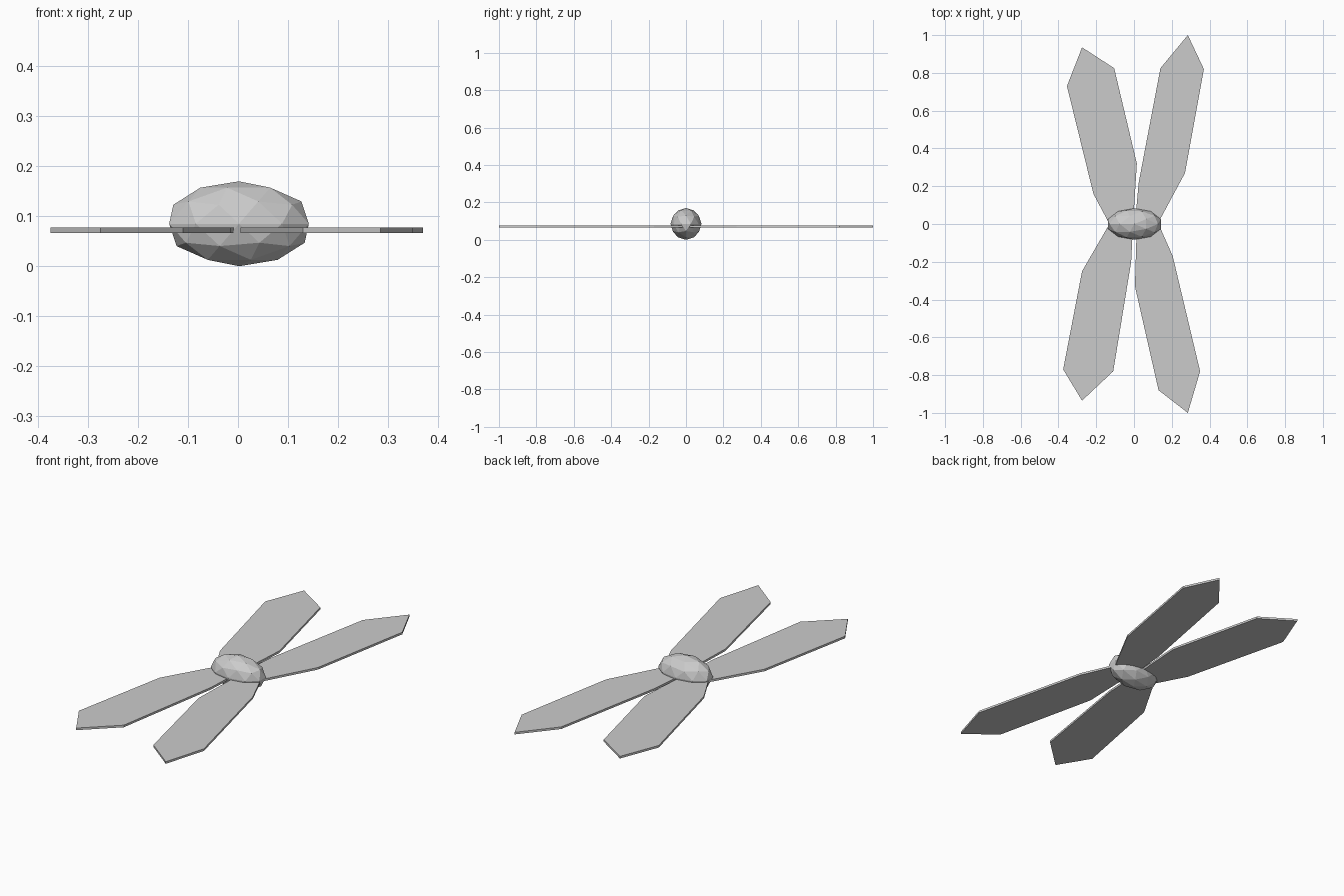
import bpy, bmesh, math
from mathutils import Matrix, Vector

if "Cube" in bpy.data.objects:
    bpy.data.objects.remove(bpy.data.objects["Cube"])

grey = bpy.data.materials.new("plain grey")
grey.diffuse_color = (0.6, 0.6, 0.6, 1)
grey.use_nodes = True
grey.node_tree.nodes["Principled BSDF"].inputs["Base Color"].default_value = grey.diffuse_color


def add_object(name, bm):
    bmesh.ops.recalc_face_normals(bm, faces=bm.faces)
    mesh = bpy.data.meshes.new(name)
    bm.to_mesh(mesh)
    bm.free()
    mesh.materials.append(grey)
    obj = bpy.data.objects.new(name, mesh)
    bpy.context.collection.objects.link(obj)
    return obj


# Faceted body, a stretched low-poly ball with slightly pointed ends
bm = bmesh.new()
bmesh.ops.create_icosphere(bm, subdivisions=2, radius=1)
size = Matrix.Diagonal((0.147, 0.083, 0.085, 1))
bm.transform(Matrix.Translation((0.002, 0, 0.085)) @ size @ Matrix.Rotation(math.pi, 4, 'Z'))
add_object("body", bm)


# Flat wings: outline from the outer root round the tip to the inner root
def wing(name, outline, z=0.066, thickness=0.011):
    bm = bmesh.new()
    face = bm.faces.new([bm.verts.new((x, y, z)) for x, y in outline])
    top = bmesh.ops.extrude_face_region(bm, geom=[face])
    moved = [v for v in top["geom"] if isinstance(v, bmesh.types.BMVert)]
    bmesh.ops.translate(bm, verts=moved, vec=Vector((0, 0, thickness)))
    add_object(name, bm)


wing("back_left_wing", [(-0.13, 0), (-0.215, 0.16), (-0.355, 0.73), (-0.275, 0.935),
                        (-0.105, 0.825), (0.015, 0.32), (-0.005, 0)])
wing("back_right_wing", [(0.125, 0), (0.27, 0.27), (0.37, 0.82), (0.285, 1.0),
                         (0.14, 0.825), (0.025, 0.22), (0.005, 0)])
wing("front_right_wing", [(0.13, 0), (0.205, -0.17), (0.35, -0.78), (0.285, -1.0),
                          (0.13, -0.88), (0.005, -0.33), (0.015, 0)])
wing("front_left_wing", [(-0.13, 0), (-0.275, -0.25), (-0.375, -0.77), (-0.275, -0.935),
                         (-0.11, -0.78), (-0.015, -0.2), (-0.005, 0)])
